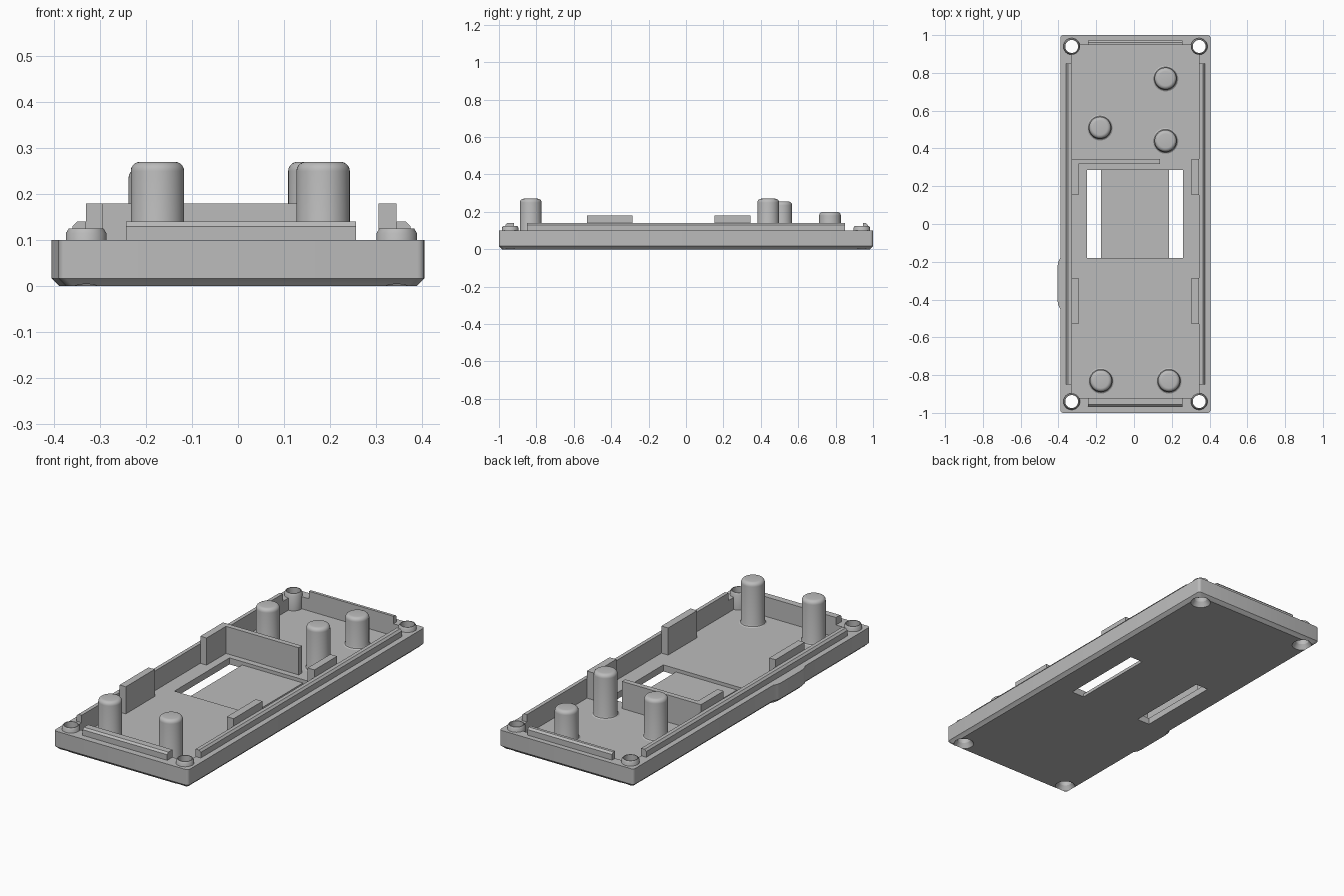
import bpy, bmesh, math
from mathutils import Vector

if "Cube" in bpy.data.objects:
    bpy.data.objects.remove(bpy.data.objects["Cube"])

grey = bpy.data.materials.new("plain_grey")
grey.use_nodes = True
grey.diffuse_color = (0.5, 0.5, 0.5, 1)
grey.node_tree.nodes["Principled BSDF"].inputs["Base Color"].default_value = (0.5, 0.5, 0.5, 1)

FLOOR, RIM = 0.035, 0.1
LEFT, RIGHT = -0.33, 0.345          # inner wall planes
FRONT, BACK = -0.92, 0.947
MID = (LEFT + RIGHT) / 2


def finish(name, bm, smooth=False):
    bmesh.ops.recalc_face_normals(bm, faces=bm.faces[:])
    mesh = bpy.data.meshes.new(name)
    bm.to_mesh(mesh)
    bm.free()
    obj = bpy.data.objects.new(name, mesh)
    bpy.context.collection.objects.link(obj)
    mesh.materials.append(grey)
    if smooth:
        activate(obj)
        bpy.ops.object.shade_smooth_by_angle(angle=math.radians(35))
    return obj


def activate(obj):
    bpy.ops.object.select_all(action='DESELECT')
    obj.select_set(True)
    bpy.context.view_layer.objects.active = obj


def box(name, x0, x1, y0, y1, z0, z1, bevel=0.0, picks=None):
    """Axis-aligned box; picks chooses which edges are bevelled."""
    bm = bmesh.new()
    bmesh.ops.create_cube(bm, size=1)
    for v in bm.verts:
        v.co = Vector((x1 if v.co.x > 0 else x0,
                       y1 if v.co.y > 0 else y0,
                       z1 if v.co.z > 0 else z0))
    if bevel:
        edges = [e for e in bm.edges if picks(e.verts[0].co, e.verts[1].co)]
        bmesh.ops.bevel(bm, geom=edges, offset=bevel, segments=1, affect='EDGES')
    return finish(name, bm)


def lathe(name, profile, x, y, steps=40, closed=False):
    """Spin an (r, z) profile around a vertical axis at x, y."""
    bm = bmesh.new()
    verts = [bm.verts.new((r, 0, z)) for r, z in profile]
    edges = [bm.edges.new(p) for p in zip(verts, verts[1:])]
    if closed:
        edges.append(bm.edges.new((verts[-1], verts[0])))
    bmesh.ops.spin(bm, geom=verts + edges, cent=(0, 0, 0), axis=(0, 0, 1),
                   angle=math.tau, steps=steps)
    bmesh.ops.remove_doubles(bm, verts=bm.verts[:], dist=1e-5)
    bmesh.ops.translate(bm, verts=bm.verts[:], vec=(x, y, 0))
    return finish(name, bm, smooth=True)


def prism(name, outline, layers):
    """Stack an outline function at several (inset, z) layers and cap it."""
    bm = bmesh.new()
    rings = [[bm.verts.new((x, y, z)) for x, y in outline(inset)] for inset, z in layers]
    n = len(rings[0])
    for a, b in zip(rings, rings[1:]):
        for i in range(n):
            bm.faces.new((a[i], a[(i + 1) % n], b[(i + 1) % n], b[i]))
    bm.faces.new(rings[0][::-1])
    bm.faces.new(rings[-1])
    return finish(name, bm)


def boolean(target, tool, operation):
    mod = target.modifiers.new("cut", 'BOOLEAN')
    mod.operation, mod.solver, mod.object = operation, 'EXACT', tool
    tool.hide_render = True
    activate(target)
    bpy.ops.object.modifier_apply(modifier=mod.name)
    bpy.data.objects.remove(tool)


# Tray body: rounded corners, chamfered underside
def tray_outline(inset, radius=0.015, seg=4):
    hx, hy = 0.3975 - inset, 1.0 - inset
    points = []
    for k, (sx, sy) in enumerate([(1, 1), (-1, 1), (-1, -1), (1, -1)]):
        for i in range(seg + 1):
            a = (k + i / seg) * math.pi / 2
            points.append((MID + sx * (hx - radius) + radius * math.cos(a),
                           sy * (hy - radius) + radius * math.sin(a)))
    return points


# Thumb bump on one long side
def bump_outline(inset):
    out = -0.405 + inset
    return [(-0.36, -0.18), (-0.39 + inset, -0.18), (-0.401 + inset, -0.2), (out, -0.225),
            (out, -0.405), (-0.401 + inset, -0.43), (-0.39 + inset, -0.45), (-0.36, -0.45)]


layers = [(0.017, 0), (0, 0.017), (0, RIM)]
body = prism("tray_body", tray_outline, layers)
boolean(body, prism("bump", bump_outline, layers), 'UNION')
boolean(body, box("cavity", LEFT, RIGHT, FRONT, BACK, FLOOR, 0.3), 'DIFFERENCE')

# Recessed floor window with a bridge plate between two through slots
boolean(body, box("recess", -0.25, 0.26, -0.18, 0.285, 0.017, 0.2), 'DIFFERENCE')
for x0, x1 in ((-0.25, -0.175), (0.185, 0.26)):
    boolean(body, box("slot", x0, x1, -0.18, 0.285, -0.1, 0.2), 'DIFFERENCE')

# Corner screw bosses and countersunk holes
HOLE = 0.034
for x in (LEFT, RIGHT):
    for y in (-0.94, 0.94):
        boolean(body, lathe("screw_cut", [(0, -0.01), (0.057, -0.01), (HOLE, 0.025),
                                          (HOLE, 0.2), (0, 0.2)], x, y), 'DIFFERENCE')
        lathe("screw_boss", [(HOLE, 0.03), (0.044, 0.03), (0.044, 0.115),
                             (0.038, 0.125), (HOLE, 0.125)], x, y, closed=True)
activate(body)
bpy.ops.object.shade_smooth_by_angle(angle=math.radians(30))

# Locating lips around the rim, chamfered on the outer top edge
LIP = 0.14


def top_edge(axis, value):
    return lambda a, b: all(abs(p.z - LIP) < 1e-4 and abs(p[axis] - value) < 1e-4 for p in (a, b))


for name, x0, x1, outer in (("right_lip", LEFT - 0.03, LEFT, LEFT - 0.03),
                            ("left_lip", RIGHT, RIGHT + 0.03, RIGHT + 0.03)):
    box(name, x0, x1, -0.85, 0.85, 0.09, LIP, 0.01, top_edge(0, outer))
for name, y0, y1, outer in (("front_lip", -0.965, FRONT, -0.965),
                            ("back_lip", BACK, 0.972, 0.972)):
    box(name, -0.243, 0.257, y0, y1, 0.09, LIP, 0.01, top_edge(1, outer))

# Tall side tabs and the L-shaped divider
for side, x0, x1 in (("right", LEFT, -0.293), ("left", 0.305, RIGHT)):
    box(side + "_front_tab", x0, x1, -0.53, -0.285, 0.03, 0.18)
    box(side + "_back_tab", x0, x1, 0.153, 0.345, 0.03, 0.18)
box("divider_wall", -0.3, 0.137, 0.317, 0.345, 0.03, 0.18)


# Support pins with rounded tops and a small foot fillet
def pin(name, x, y, top, r=0.058, round_r=0.02):
    profile = [(0, 0.03), (r + 0.01, 0.03), (r + 0.01, FLOOR), (r + 0.003, FLOOR + 0.004),
               (r, FLOOR + 0.012)]
    for i in range(6):
        a = i / 5 * math.pi / 2
        profile.append((r - round_r + round_r * math.cos(a), top - round_r + round_r * math.sin(a)))
    lathe(name, profile + [(0, top)], x, y)


pin("front_right_pin", -0.175, -0.83, 0.27)
pin("front_left_pin", 0.185, -0.83, 0.27)
pin("middle_left_pin", 0.167, 0.44, 0.27)
pin("middle_right_pin", -0.18, 0.51, 0.255)
pin("back_left_pin", 0.167, 0.77, 0.2)
